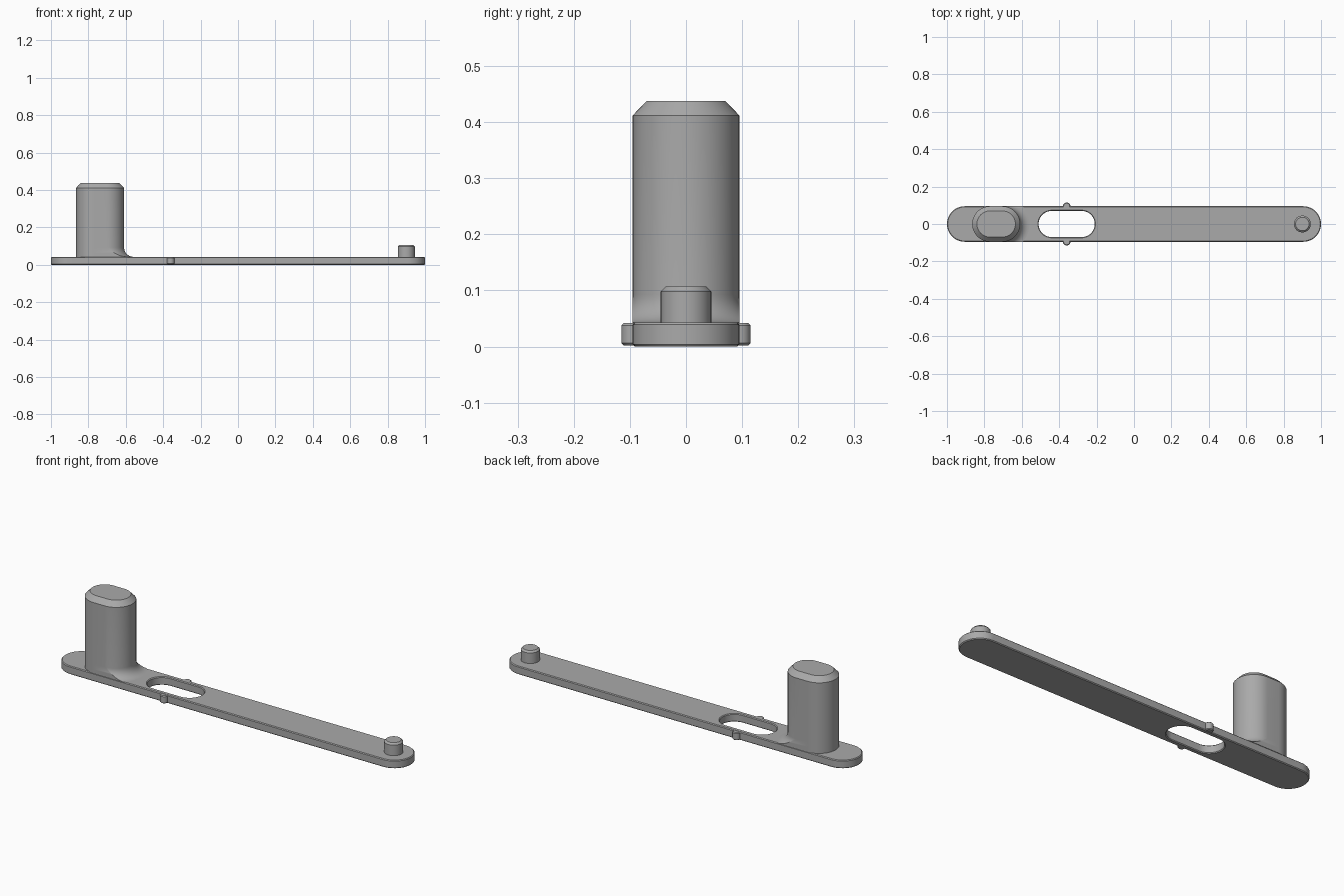
import bpy, bmesh, math

if "Cube" in bpy.data.objects:
    bpy.data.objects.remove(bpy.data.objects["Cube"], do_unlink=True)

grey = bpy.data.materials.new("satin_grey")
grey.use_nodes = True
colour = (0.4, 0.4, 0.4, 1)
grey.diffuse_color = colour
grey.node_tree.nodes["Principled BSDF"].inputs["Base Color"].default_value = colour

ARC = 24  # segments per half circle


def stadium(cx, cy, flat, r, z, flare=0.0):
    """Ring with two rounded ends; flare pushes the +x end out at constant y."""
    pts = []
    for side in (1, -1):
        for i in range(ARC + 1):
            a = -math.pi / 2 + math.pi * i / ARC
            y = side * r * math.sin(a)
            reach = r * math.cos(a)
            if side > 0:
                reach = math.sqrt(max((r + flare) ** 2 - y * y, 0))
            pts.append((cx + side * (flat + reach), cy + y, z))
    return pts


def loft(name, rings, cyclic=False):
    bm = bmesh.new()
    loops = [[bm.verts.new(p) for p in ring] for ring in rings]
    pairs = list(zip(loops, loops[1:]))
    if cyclic:
        pairs.append((loops[-1], loops[0]))
    else:
        bm.faces.new(loops[0][::-1])
        bm.faces.new(loops[-1])
    n = len(loops[0])
    for low, high in pairs:
        for i in range(n):
            j = (i + 1) % n
            bm.faces.new((low[i], low[j], high[j], high[i]))
    bmesh.ops.remove_doubles(bm, verts=bm.verts, dist=1e-5)
    bmesh.ops.recalc_face_normals(bm, faces=bm.faces)
    mesh = bpy.data.meshes.new(name)
    bm.to_mesh(mesh)
    bm.free()
    mesh.materials.append(grey)
    obj = bpy.data.objects.new(name, mesh)
    bpy.context.collection.objects.link(obj)
    bpy.ops.object.select_all(action="DESELECT")
    obj.select_set(True)
    bpy.context.view_layer.objects.active = obj
    bpy.ops.object.shade_smooth_by_angle(angle=math.radians(30))
    return obj


# Flat bar with a rounded slot, chamfered on every rim
TOP, HALF, C = 0.043, 0.095, 0.004
SLOT_X, SLOT_R, SLOT_FLAT = -0.36, 0.07, 0.08
levels = [(C, 0), (0, C), (0, TOP - C), (C, TOP)]
outer = [stadium(0, 0, 1 - HALF, HALF - inset, z) for inset, z in levels]
inner = [stadium(SLOT_X, 0, SLOT_FLAT, SLOT_R + inset, z) for inset, z in reversed(levels)]
loft("bar", outer + inner, cyclic=True)

# Small locating nubs on both edges
for side, name in ((-1, "front_nub"), (1, "back_nub")):
    loft(name, [stadium(SLOT_X, side * HALF, 0, 0.02 - inset, z)
                for inset, z in ((C, 0.002), (0, 0.006), (0, 0.038), (C, 0.042))])

# Tall post with a fillet towards the slot and a chamfered top
POST_X, POST_FLAT, FILLET = -0.737, 0.033, 0.05
rings = [stadium(POST_X, 0, POST_FLAT, HALF, TOP - 0.002, FILLET)]
for i in range(11):
    a = math.pi / 2 * i / 10
    rings.append(stadium(POST_X, 0, POST_FLAT, HALF,
                         TOP + FILLET * (1 - math.cos(a)),
                         FILLET * (1 - math.sin(a))))
rings.append(stadium(POST_X, 0, POST_FLAT, HALF, 0.412))
rings.append(stadium(POST_X, 0, POST_FLAT, 0.07, 0.438))
loft("post", rings)

# Short round pin at the far end
loft("pin", [stadium(0.9, 0, 0, r, z)
             for r, z in ((0.045, 0.04), (0.045, 0.098), (0.036, 0.107))])
